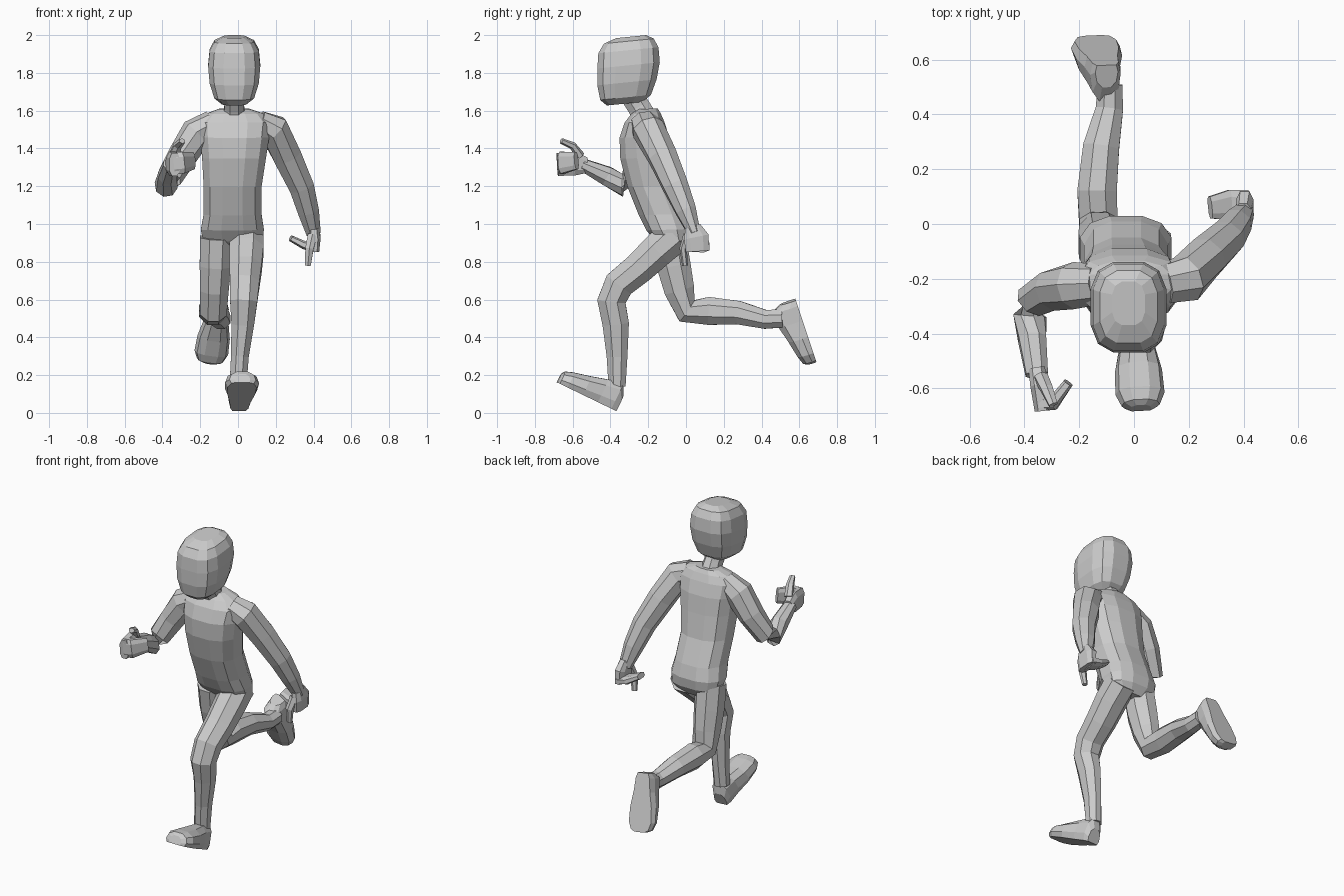
import bpy, bmesh, math
from mathutils import Vector as V

X, Y, Z = V((1, 0, 0)), V((0, 1, 0)), V((0, 0, 1))


def skin(name, loops):
    """Flat-shaded mesh bridging a list of equal-length point loops, capped at both ends."""
    bm = bmesh.new()
    rows = [[bm.verts.new(p) for p in loop] for loop in loops]
    n = len(rows[0])
    for r, s in zip(rows, rows[1:]):
        for i in range(n):
            j = (i + 1) % n
            bm.faces.new((r[i], r[j], s[j], s[i]))
    bm.faces.new(rows[0][::-1])
    bm.faces.new(rows[-1])
    bmesh.ops.recalc_face_normals(bm, faces=bm.faces)
    me = bpy.data.meshes.new(name)
    bm.to_mesh(me)
    bm.free()
    ob = bpy.data.objects.new(name, me)
    bpy.context.collection.objects.link(ob)
    return ob


def section(n, p):
    """Unit superellipse outline, touching +-1 in both directions."""
    pts = []
    for i in range(n):
        t = 2 * math.pi * (i + 0.5) / n
        c, s = math.cos(t), math.sin(t)
        pts.append((math.copysign(abs(c) ** p, c), math.copysign(abs(s) ** p, s)))
    mc, ms = max(q[0] for q in pts), max(q[1] for q in pts)
    return [(c / mc, s / ms) for c, s in pts]


def limb(name, rings, side=X, n=8, p=1.0, normal=None):
    """Loft along rings (x, y, z, half width along side, half depth)."""
    c = [V(r[:3]) for r in rings]
    loops = []
    for i, r in enumerate(rings):
        t = V((0, 0, 0))
        if i > 0:
            t += (c[i] - c[i - 1]).normalized()
        if i < len(c) - 1:
            t += (c[i + 1] - c[i]).normalized()
        t = (normal or t).normalized()
        a = (side - t * side.dot(t)).normalized()
        b = t.cross(a)
        loops.append([c[i] + a * r[3] * u + b * r[4] * v for u, v in section(n, p)])
    return skin(name, loops)


def stack(name, levels, n, p, normal):
    """Stacked rings (z, y front, y back, x low, x high)."""
    rings = [((x0 + x1) / 2, (y0 + y1) / 2, z, (x1 - x0) / 2, (y1 - y0) / 2)
             for z, y0, y1, x0, x1 in levels]
    return limb(name, rings, X, n, p, normal)


def shoe(name, heel, toe):
    """Shoe with a flat sole from heel to toe: (distance, half width, height)."""
    heel, toe = V(heel), V(toe)
    d = (toe - heel).normalized()
    u = d.cross(X).normalized()
    s = u.cross(d)
    loops = []
    for k, w, h in [(0, .042, .085), (.03, .056, .148), (.11, .066, .132),
                    (.2, .086, .107), (.29, .09, .086), (.335, .07, .07), (.348, .04, .05)]:
        o = heel + d * k
        outline = [(-.85, 0), (.85, 0), (1, .3), (.85, .75), (.4, 1),
                   (-.4, 1), (-.85, .75), (-1, .3)]
        loops.append([o + s * w * a + u * h * b for a, b in outline])
    return skin(name, loops)


# head and neck
stack("head", [(1.637, -.42, -.23, -.085, .045), (1.67, -.455, -.185, -.125, .085),
               (1.75, -.47, -.155, -.15, .11), (1.84, -.47, -.138, -.158, .118),
               (1.92, -.465, -.145, -.15, .11), (1.968, -.435, -.17, -.125, .085),
               (1.992, -.37, -.21, -.08, .04)], 12, .68, V((0, -.1, 1)))
limb("neck", [(-.02, -.21, 1.55, .06, .065), (-.02, -.25, 1.62, .052, .06),
              (-.02, -.30, 1.7, .055, .06)])

# torso down to the seat
stack("torso", [(.86, -.10, -.01, -.13, .08), (.91, -.16, .022, -.185, .13),
                (.97, -.21, .03, -.197, .137), (1.05, -.25, .01, -.182, .125),
                (1.2, -.31, -.05, -.182, .125), (1.35, -.348, -.075, -.19, .148),
                (1.46, -.352, -.09, -.2, .165), (1.54, -.325, -.115, -.205, .175),
                (1.585, -.29, -.135, -.165, .135), (1.61, -.255, -.15, -.1, .06)],
      12, .8, V((0, -.03, 1)))

# legs: planted one in front, raised one behind
limb("front_leg", [(.045, -.06, .94, .09, .095), (.045, -.15, .86, .09, .09),
                   (.04, -.25, .765, .085, .083), (.035, -.355, .68, .078, .08),
                   (.03, -.395, .59, .072, .075), (.025, -.372, .47, .06, .07),
                   (.01, -.365, .3, .047, .055), (0, -.365, .14, .045, .045)])
limb("rear_leg", [(-.115, -.09, .93, .085, .09), (-.12, -.065, .78, .083, .09),
                  (-.125, -.035, .65, .075, .08), (-.13, .005, .54, .07, .068),
                  (-.135, .12, .54, .072, .074), (-.12, .28, .53, .066, .062),
                  (-.09, .42, .495, .05, .05), (-.087, .51, .5, .045, .048)])
shoe("front_shoe", (.005, -.37, .01), (.025, -.68, .16))
shoe("rear_shoe", (-.1, .58, .6), (-.15, .69, .27))

# arms
limb("swung_back_arm", [(.11, -.22, 1.54, .07, .06), (.19, -.2, 1.5, .082, .08),
                        (.26, -.125, 1.36, .075, .075), (.335, -.055, 1.2, .066, .066),
                        (.372, .0, 1.07, .054, .056), (.4, .045, .95, .032, .038)], Y)
limb("swung_forward_arm", [(-.13, -.22, 1.54, .07, .06), (-.22, -.225, 1.48, .08, .08),
                           (-.295, -.24, 1.36, .073, .072), (-.365, -.28, 1.24, .064, .062),
                           (-.38, -.335, 1.205, .058, .058), (-.372, -.42, 1.255, .05, .05),
                           (-.355, -.55, 1.315, .032, .04)], Y + Z * .5)

# hands: palm, curled fingers and thumb
limb("forward_palm", [(-.355, -.53, 1.31, .042, .03), (-.345, -.59, 1.32, .064, .034),
                      (-.335, -.68, 1.315, .06, .028)], Z, 8, .7)
limb("forward_fingers", [(-.34, -.655, 1.32, .058, .028), (-.295, -.655, 1.325, .058, .025),
                         (-.24, -.58, 1.335, .045, .018)], Z, 8, .7)
limb("forward_thumb", [(-.34, -.56, 1.36, .025, .025), (-.32, -.6, 1.415, .022, .02),
                       (-.295, -.66, 1.44, .016, .015)], X, 6)
limb("back_palm", [(.4, .035, .985, .042, .028), (.405, .055, .93, .066, .032),
                   (.405, .06, .855, .062, .025)], Y, 8, .7)
limb("back_fingers", [(.41, .065, .875, .06, .025), (.35, .07, .888, .055, .022),
                      (.278, .06, .925, .04, .016)], Y, 8, .7)
limb("back_thumb", [(.395, .01, .94, .025, .025), (.378, -.015, .87, .022, .02),
                    (.37, -.005, .78, .015, .015)], X, 6)
